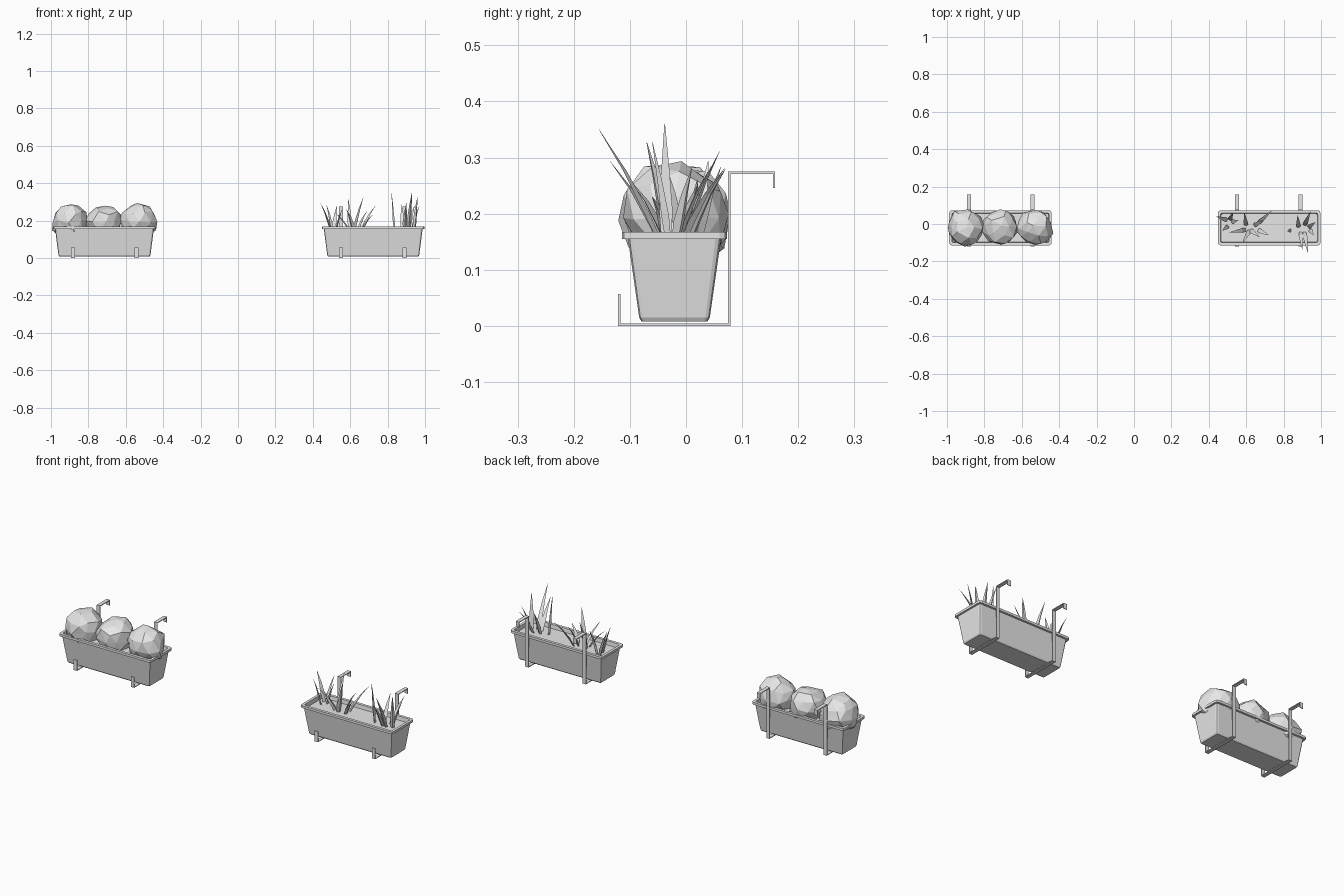
import bpy, bmesh, math, random
from mathutils import Vector

random.seed(4)
if "Cube" in bpy.data.objects:
    bpy.data.objects.remove(bpy.data.objects["Cube"], do_unlink=True)

grey = bpy.data.materials.new("plain_grey")
grey.use_nodes = True
grey.diffuse_color = (0.8, 0.8, 0.8, 1)
grey.node_tree.nodes["Principled BSDF"].inputs["Base Color"].default_value = (0.8, 0.8, 0.8, 1)

MID_Y = -0.0205


def finish(bm, name, location=(0, 0, 0)):
    bmesh.ops.recalc_face_normals(bm, faces=bm.faces)
    mesh = bpy.data.meshes.new(name)
    bm.to_mesh(mesh)
    bm.free()
    mesh.materials.append(grey)
    obj = bpy.data.objects.new(name, mesh)
    obj.location = location
    bpy.context.collection.objects.link(obj)
    return obj


def loft(bm, rings):
    """Skin a list of equally long vertex rings."""
    for low, high in zip(rings, rings[1:]):
        n = len(low)
        for i in range(n):
            j = (i + 1) % n
            bm.faces.new((low[i], low[j], high[j], high[i]))


def rounded_ring(bm, hx, hy, z, r):
    """Rectangle ring with rounded corners."""
    ring = []
    for corner, (sx, sy) in enumerate(((1, 1), (-1, 1), (-1, -1), (1, -1))):
        for step in range(3):
            a = math.pi / 2 * (corner + step / 2)
            ring.append(bm.verts.new((sx * (hx - r) + r * math.cos(a),
                                      sy * (hy - r) + r * math.sin(a), z)))
    return ring


def planter(name, x):
    # Tapered box, overhanging rim, inner lip and soil surface
    bm = bmesh.new()
    profile = [(0.242, 0.059, 0.008, 0.006), (0.246, 0.063, 0.015, 0.008),
               (0.264, 0.083, 0.155, 0.01), (0.274, 0.094, 0.155, 0.014),
               (0.274, 0.094, 0.1675, 0.014), (0.26, 0.079, 0.1675, 0.008),
               (0.257, 0.076, 0.147, 0.008)]
    rings = [rounded_ring(bm, *p) for p in profile]
    loft(bm, rings)
    bm.faces.new(rings[0])
    bm.faces.new(rings[-1])
    finish(bm, name, (x, MID_Y, 0))


def bracket(name, x):
    # Flat metal strip folded under the box and hooked over a rail
    bm = bmesh.new()
    path = [(-0.119, 0.057), (-0.119, 0.002), (0.077, 0.002),
            (0.077, 0.273), (0.157, 0.273), (0.157, 0.246)]
    rows = [[bm.verts.new((s * 0.01, y, z)) for s in (-1, 1)] for y, z in path]
    for a, b in zip(rows, rows[1:]):
        bm.faces.new((a[0], a[1], b[1], b[0]))
    obj = finish(bm, name, (x, 0, 0))
    strip = obj.modifiers.new("thickness", "SOLIDIFY")
    strip.thickness = 0.004
    strip.offset = 0
    strip.use_even_offset = True


def bush(name, x, y, r):
    # Irregular faceted ball
    bm = bmesh.new()
    bmesh.ops.create_icosphere(bm, subdivisions=2, radius=r)
    for v in bm.verts:
        push = Vector([random.uniform(-1, 1) for _ in range(3)])
        v.co += push * r * 0.09
        v.co.z *= 0.95
    finish(bm, name, (x, y, 0.195))


def blade(bm, bx, by, tx, ty, tz):
    # Three-sided leaf that bulges above the root and bends to its tip
    base, tip = Vector((bx, by, 0.14)), Vector((tx, ty, tz))
    bend = base.lerp(tip, 0.35) + Vector((0, 0, 0.03))
    lean = Vector((tx - bx, ty - by, 0)).normalized()
    side = Vector((-lean.y, lean.x, 0))
    rings = []
    for t, w in ((0, 0.008), (0.3, 0.012), (0.65, 0.007), (1, 0.0006)):
        c = base.lerp(bend, t).lerp(bend.lerp(tip, t), t)
        rings.append([bm.verts.new(c + off) for off in
                      (side * w, lean * w * 0.7, -side * w)])
    loft(bm, rings)
    bm.faces.new(rings[0])
    bm.faces.new(rings[-1])


def tuft(name, blades):
    bm = bmesh.new()
    for b in blades:
        blade(bm, *b)
    finish(bm, name)


# Two planters, each carried by a pair of brackets
for label, x, bx in (("right", -0.714, -0.7125), ("left", 0.723, 0.7205)):
    planter(label + "_planter_box", x)
    for side, s in (("outer", -1), ("inner", 1)):
        bracket(f"{label}_bracket_{side}", bx + s * 0.17)

# Bushes in one planter
for i, (x, y, r) in enumerate(((-0.9, -0.02, 0.1), (-0.715, -0.016, 0.096),
                               (-0.53, -0.016, 0.098))):
    bush(f"bush_{i + 1}", x, y, r)

# Spiky grass in the other planter
tuft("grass_tuft_right", [
    (0.5, 0.02, 0.441, 0.04, 0.294), (0.505, -0.01, 0.473, -0.035, 0.284),
    (0.51, 0.02, 0.53, 0.062, 0.283), (0.52, 0.01, 0.557, 0.02, 0.26)])
tuft("grass_tuft_middle", [
    (0.6, -0.01, 0.59, 0.06, 0.312), (0.62, -0.03, 0.671, -0.07, 0.327),
    (0.66, 0.0, 0.735, 0.07, 0.279), (0.6, -0.03, 0.51, -0.045, 0.25),
    (0.66, -0.03, 0.72, -0.06, 0.23), (0.62, -0.03, 0.58, -0.1, 0.26),
    (0.64, -0.01, 0.69, 0.02, 0.25)])
tuft("grass_tuft_left", [
    (0.84, -0.035, 0.82, -0.038, 0.36), (0.91, -0.04, 0.93, -0.155, 0.35),
    (0.94, -0.03, 0.96, -0.06, 0.328), (0.91, -0.01, 0.944, 0.068, 0.28),
    (0.88, -0.02, 0.875, 0.045, 0.285), (0.89, -0.04, 0.9, -0.135, 0.293),
    (0.93, -0.02, 0.97, 0.01, 0.28)])
